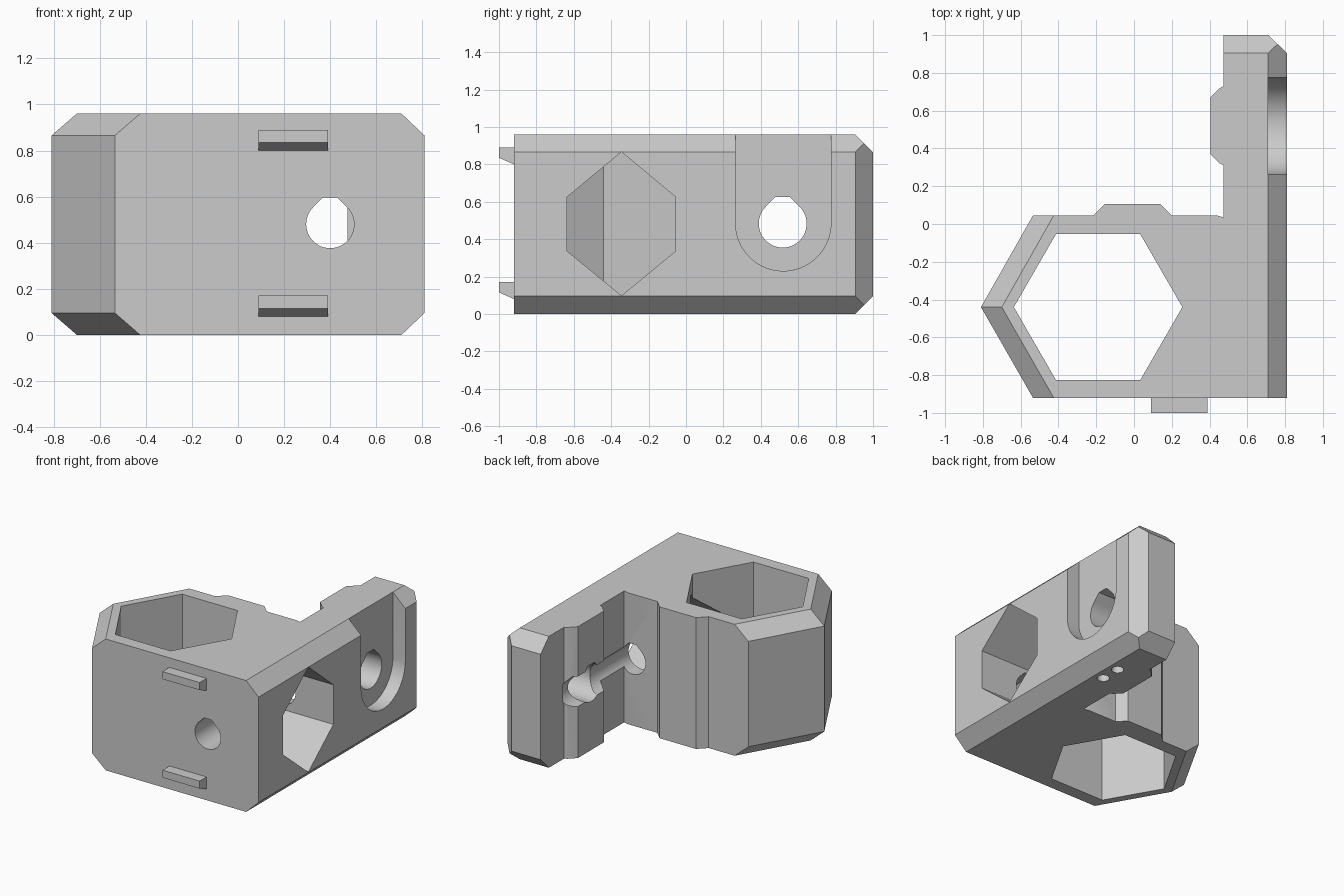
import bpy, bmesh, math
from mathutils import Vector

if "Cube" in bpy.data.objects:
    bpy.data.objects.remove(bpy.data.objects["Cube"])

grey = bpy.data.materials.new("plain grey")
grey.diffuse_color = (0.6, 0.6, 0.6, 1)
grey.use_nodes = True
grey.node_tree.nodes["Principled BSDF"].inputs["Base Color"].default_value = grey.diffuse_color

# how (u, v, depth) maps to x, y, z for a prism running along each axis
AXES = {"x": lambda u, v, d: (d, u, v),
        "y": lambda u, v, d: (u, d, v),
        "z": lambda u, v, d: (u, v, d)}


def prism(name, pts, axis, d0, d1):
    """Extrude a 2D outline along an axis."""
    bm = bmesh.new()
    a, b = ([bm.verts.new(AXES[axis](u, v, d)) for u, v in pts] for d in (d0, d1))
    bm.faces.new(a)
    bm.faces.new(b)
    n = len(pts)
    for i in range(n):
        j = (i + 1) % n
        bm.faces.new((a[i], a[j], b[j], b[i]))
    bmesh.ops.recalc_face_normals(bm, faces=bm.faces)
    me = bpy.data.meshes.new(name)
    bm.to_mesh(me)
    bm.free()
    me.materials.append(grey)
    ob = bpy.data.objects.new(name, me)
    bpy.context.collection.objects.link(ob)
    return ob


def arc(u, v, r, a0, a1, n):
    return [(u + r * math.cos(math.radians(a0 + (a1 - a0) * i / n)),
             v + r * math.sin(math.radians(a0 + (a1 - a0) * i / n))) for i in range(n + 1)]


def teardrop(u, v, r):
    """Circle whose top rises at 45 degrees to a small flat."""
    h = r * 1.12
    w = r * math.sqrt(2) - h
    return arc(u, v, r, 135, 405, 36) + [(u + w, v + h), (u - w, v + h)]


def chamfer(ob, planes):
    """Slice off everything outside each plane and cap the cut."""
    bm = bmesh.new()
    bm.from_mesh(ob.data)
    for p, q, r in planes:
        p, q, r = Vector(p), Vector(q), Vector(r)
        no = (q - p).cross(r - p).normalized()
        if no.dot(Vector((0.3, -0.4, 0.48)) - p) > 0:
            no = -no
        cut = bmesh.ops.bisect_plane(bm, geom=bm.verts[:] + bm.edges[:] + bm.faces[:],
                                     plane_co=p, plane_no=no, clear_outer=True)
        edges = [e for e in cut["geom_cut"] if isinstance(e, bmesh.types.BMEdge)]
        bmesh.ops.holes_fill(bm, edges=edges)
    bmesh.ops.recalc_face_normals(bm, faces=bm.faces)
    bm.to_mesh(ob.data)
    bm.free()


def subtract(ob, cutter):
    bpy.context.view_layer.objects.active = ob
    mod = ob.modifiers.new("cut", "BOOLEAN")
    mod.operation, mod.solver, mod.object = "DIFFERENCE", "EXACT", cutter
    bpy.ops.object.modifier_apply(modifier=mod.name)
    bpy.data.objects.remove(cutter)


# main L-shaped body with a ridge on the back wall and one on the flange
TOP = 0.96
body = prism("bracket_body", [
    (-0.81, -0.44), (-0.535, -0.92), (0.81, -0.92), (0.81, 0.905), (0.71, 1.0),
    (0.475, 1.0), (0.475, 0.73), (0.455, 0.72), (0.405, 0.67), (0.405, 0.37),
    (0.455, 0.32), (0.475, 0.31), (0.475, 0.035), (0.44, 0.045), (0.2, 0.045),
    (0.14, 0.105), (-0.155, 0.105), (-0.215, 0.045), (-0.535, 0.045)], "z", 0, TOP)

# chamfers along the top and bottom outer edges
planes = []
for z, zi in ((TOP, TOP - 0.095), (0, 0.095)):
    planes += [((0.81, 0, zi), (0.81, 1, zi), (0.71, 0, z)),
               ((0, 1.0, zi), (1, 1.0, zi), (0, 0.905, z))]
    for y in (0.045, -0.92):
        planes.append(((-0.81, -0.44, zi), (-0.535, y, zi), (-0.70, -0.44, z)))
chamfer(body, planes)

# large hexagonal bore from top to bottom
subtract(body, prism("cut_bore", arc(-0.19, -0.44, 0.446, 0, 300, 5), "z", -0.1, 1.1))
# hexagonal window in the right side, opening into the bore
subtract(body, prism("cut_window", [
    (-0.345, 0.866), (-0.635, 0.626), (-0.635, 0.336), (-0.345, 0.098),
    (-0.056, 0.336), (-0.056, 0.626)], "x", -0.19, 0.9))
# round-bottomed recess in the flange, open at the top
subtract(body, prism("cut_recess", arc(0.52, 0.485, 0.255, 180, 360, 32)
                     + [(0.775, 1.1), (0.265, 1.1)], "x", 0.71, 0.9))
# bolt holes: through the flange, and front to back ending as a groove
subtract(body, prism("cut_flange_hole", teardrop(0.517, 0.483, 0.128), "x", 0.3, 0.8))
subtract(body, prism("cut_long_hole", teardrop(0.4, 0.48, 0.104), "y", -1.1, 0.74))
# two small blind holes under the flange
for y in (0.44, 0.59):
    subtract(body, prism("cut_pin_hole", arc(0.64, y, 0.042, 0, 345, 23), "z", -0.1, 0.2))

bpy.ops.object.select_all(action="DESELECT")
body.select_set(True)
bpy.context.view_layer.objects.active = body
bpy.ops.object.shade_smooth_by_angle(angle=math.radians(25))

# two small catches on the front
for label, z in (("lower", 0.08), ("upper", 0.8)):
    prism(label + "_catch", [(-0.91, z), (-0.92, z), (-1.0, z + 0.035),
                             (-1.0, z + 0.09), (-0.91, z + 0.09)], "x", 0.09, 0.39)
